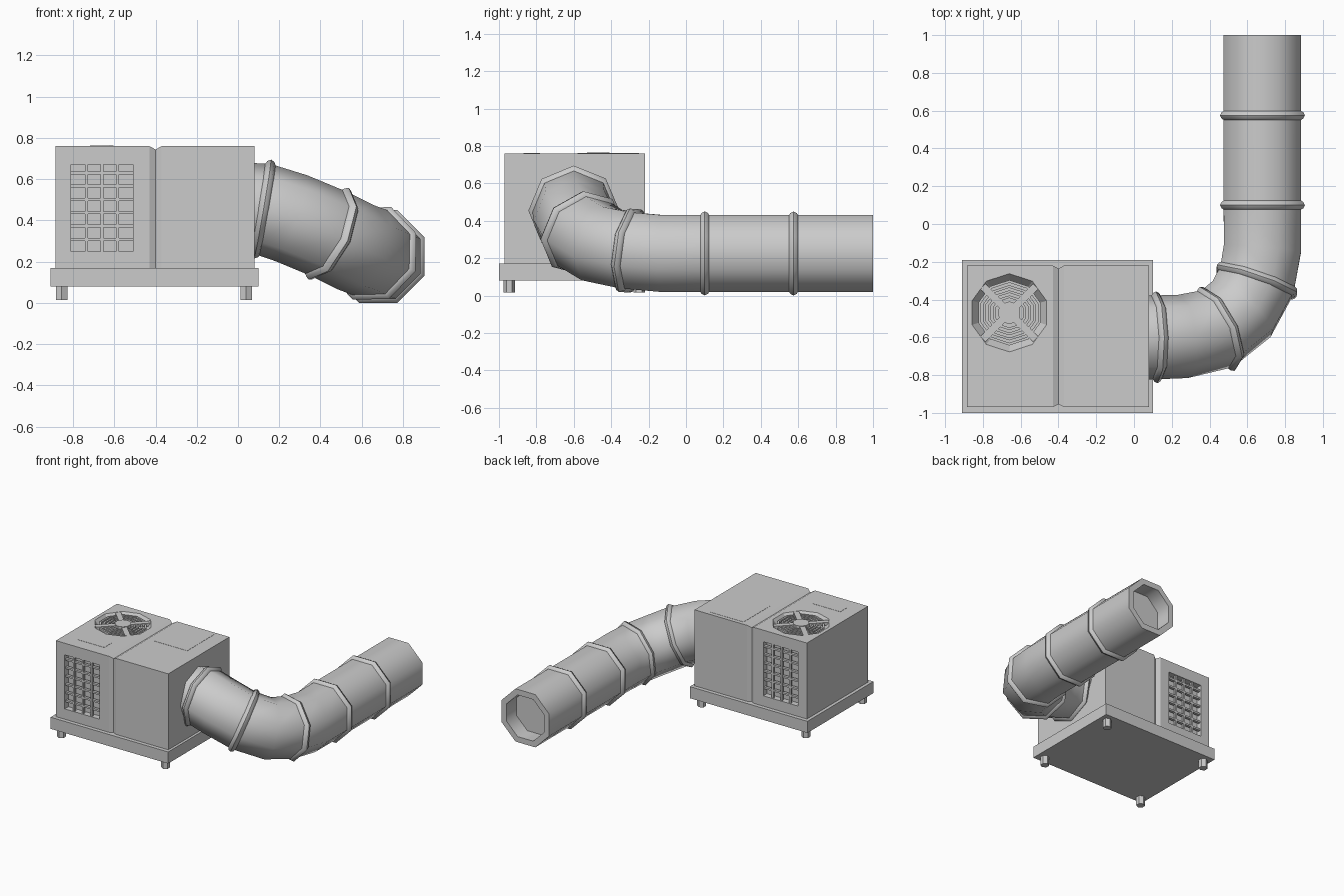
import bpy, bmesh, math
from mathutils import Vector, Matrix

if "Cube" in bpy.data.objects:
    bpy.data.objects.remove(bpy.data.objects["Cube"])


def finish(name, bm):
    bmesh.ops.recalc_face_normals(bm, faces=bm.faces)
    me = bpy.data.meshes.new(name)
    bm.to_mesh(me)
    bm.free()
    ob = bpy.data.objects.new(name, me)
    bpy.context.collection.objects.link(ob)
    return ob


def box(name, x0, x1, y0, y1, z0, z1):
    bm = bmesh.new()
    m = (Matrix.Translation(((x0 + x1) / 2, (y0 + y1) / 2, (z0 + z1) / 2))
         @ Matrix.Diagonal((x1 - x0, y1 - y0, z1 - z0, 1)))
    bmesh.ops.create_cube(bm, size=1, matrix=m)
    return finish(name, bm)


def loft(name, loops, close=False):
    """Skin a list of vertex loops; cap the ends, or join last to first."""
    bm = bmesh.new()
    rows = [[bm.verts.new(p) for p in loop] for loop in loops]
    n = len(rows[0])
    for a, b in list(zip(rows, rows[1:])) + ([(rows[-1], rows[0])] if close else []):
        for i in range(n):
            bm.faces.new((a[i], a[(i + 1) % n], b[(i + 1) % n], b[i]))
    if not close:
        bm.faces.new(rows[0])
        bm.faces.new(rows[-1])
    return finish(name, bm)


def ngon(c, r, sides, u=Vector((1, 0, 0)), v=Vector((0, 1, 0))):
    c = Vector(c)
    angs = [(i + 0.5) * math.tau / sides for i in range(sides)]
    return [c + r * (math.cos(a) * u + math.sin(a) * v) for a in angs]


def cut(target, cutter):
    mod = target.modifiers.new("cut", 'BOOLEAN')
    mod.operation = 'DIFFERENCE'
    mod.solver = 'EXACT'
    mod.object = cutter
    bpy.context.view_layer.objects.active = target
    bpy.ops.object.modifier_apply(modifier=mod.name)
    bpy.data.objects.remove(cutter)


# base tray and feet
box("base_tray", -0.91, 0.10, -1.0, -0.19, 0.08, 0.17)
for x in (-0.855, 0.04):
    for y in (-0.945, -0.25):
        loft("foot", [ngon((x, y, z), 0.032, 6) for z in (0.015, 0.085)])

# housing with a V groove running over front, top and back
Y0, Y1, TOP = -0.97, -0.22, 0.76
sections = []
for x, d in ((-0.885, 0), (-0.43, 0), (-0.40, 0.016), (-0.37, 0), (0.08, 0)):
    sections.append([(x, Y0 + d, 0.165), (x, Y1 - d, 0.165),
                     (x, Y1 - d, TOP - d), (x, Y0 + d, TOP - d)])
housing = loft("housing", sections)

# side grilles, front and back
GX0, GX1, GZ0, GZ1, DEPTH = -0.81, -0.51, 0.25, 0.67, 0.045
for face, s in ((Y0, 1), (Y1, -1)):
    def span(a, b):
        return sorted((face + s * a, face + s * b))
    cut(housing, box("cutter", GX0, GX1, *span(-0.05, DEPTH), GZ0, GZ1))
    for i in range(1, 4):
        x = GX0 + (GX1 - GX0) * i / 4
        box("grille_upright", x - 0.007, x + 0.007, *span(0.006, 0.022), GZ0, GZ1)
    for i in range(6):
        z = 0.308 + i * 0.0645
        box("grille_slat", GX0, GX1, *span(0.009, 0.03), z - 0.007, z + 0.007)

# fan well with a sloping wall
FX, FY = -0.66, -0.47
cut(housing, loft("cutter", [ngon((FX, FY, z), r, 10)
                             for z, r in ((0.705, 0.165), (TOP, 0.207), (0.80, 0.207))]))

# fan guard: concentric rings, crossed arms and hub
for r in (0.085, 0.112, 0.139, 0.166):
    loft("fan_guard_ring", [ngon((FX, FY, z), rr, 10) for rr, z in
                            ((r - 0.007, 0.737), (r + 0.007, 0.737),
                             (r + 0.007, 0.752), (r - 0.007, 0.752))], close=True)
for a in (45, 135):
    arm = box("fan_guard_arm", -0.197, 0.197, -0.02, 0.02, 0.735, 0.759)
    arm.data.transform(Matrix.Translation((FX, FY, 0))
                       @ Matrix.Rotation(math.radians(a), 4, 'Z'))
loft("fan_hub", [ngon((FX, FY, z), 0.06, 10) for z in (0.705, 0.764)])

# flush cover plates on the lid
box("lid_plate_small", -0.78, -0.54, -0.87, -0.78, 0.755, 0.7615)
box("lid_plate_large", -0.32, -0.03, -0.58, -0.25, 0.755, 0.7615)

# duct centre line, with a non-twisting frame carried back from the outlet
path = [Vector(p) for p in (
    (0.05, -0.60, 0.457), (0.12, -0.60, 0.455), (0.26, -0.595, 0.41),
    (0.44, -0.555, 0.335), (0.57, -0.45, 0.27), (0.65, -0.30, 0.24),
    (0.68, -0.13, 0.225), (0.68, 0.10, 0.225), (0.68, 0.575, 0.225),
    (0.68, 1.0, 0.225))]
dirs = [(b - a).normalized() for a, b in zip(path, path[1:])]
tans = [dirs[0]] + [(a + b).normalized() for a, b in zip(dirs, dirs[1:])] + [dirs[-1]]
u, v = Vector((1, 0, 0)), Vector((0, 0, 1))
frames = [(u, v)]
for t_next, t in zip(tans[::-1], tans[-2::-1]):
    q = t_next.rotation_difference(t)
    u, v = q @ u, q @ v
    frames.insert(0, (u, v))

# duct tube with an open, hollow outlet
R, R_IN = 0.222, 0.175
loops = [ngon(p, R, 8, *f) for p, f in zip(path, frames)]
loops.append(ngon(path[-1], R_IN, 8, *frames[-1]))
loops.append(ngon(path[-1] - 0.12 * tans[-1], R_IN, 8, *frames[-1]))
smooth = [loft("duct", loops)]

# raised hoops around the duct
for i in (1, 3, 5, 7, 8):
    smooth.append(loft("duct_hoop", [
        ngon(path[i] + o * tans[i], R + h, 8, *frames[i])
        for o, h in ((-0.028, -0.008), (-0.017, 0.012), (0, 0.021),
                     (0.017, 0.012), (0.028, -0.008))]))

bpy.ops.object.select_all(action='DESELECT')
for ob in smooth:
    ob.select_set(True)
bpy.context.view_layer.objects.active = smooth[0]
bpy.ops.object.shade_smooth_by_angle(angle=math.radians(50))
